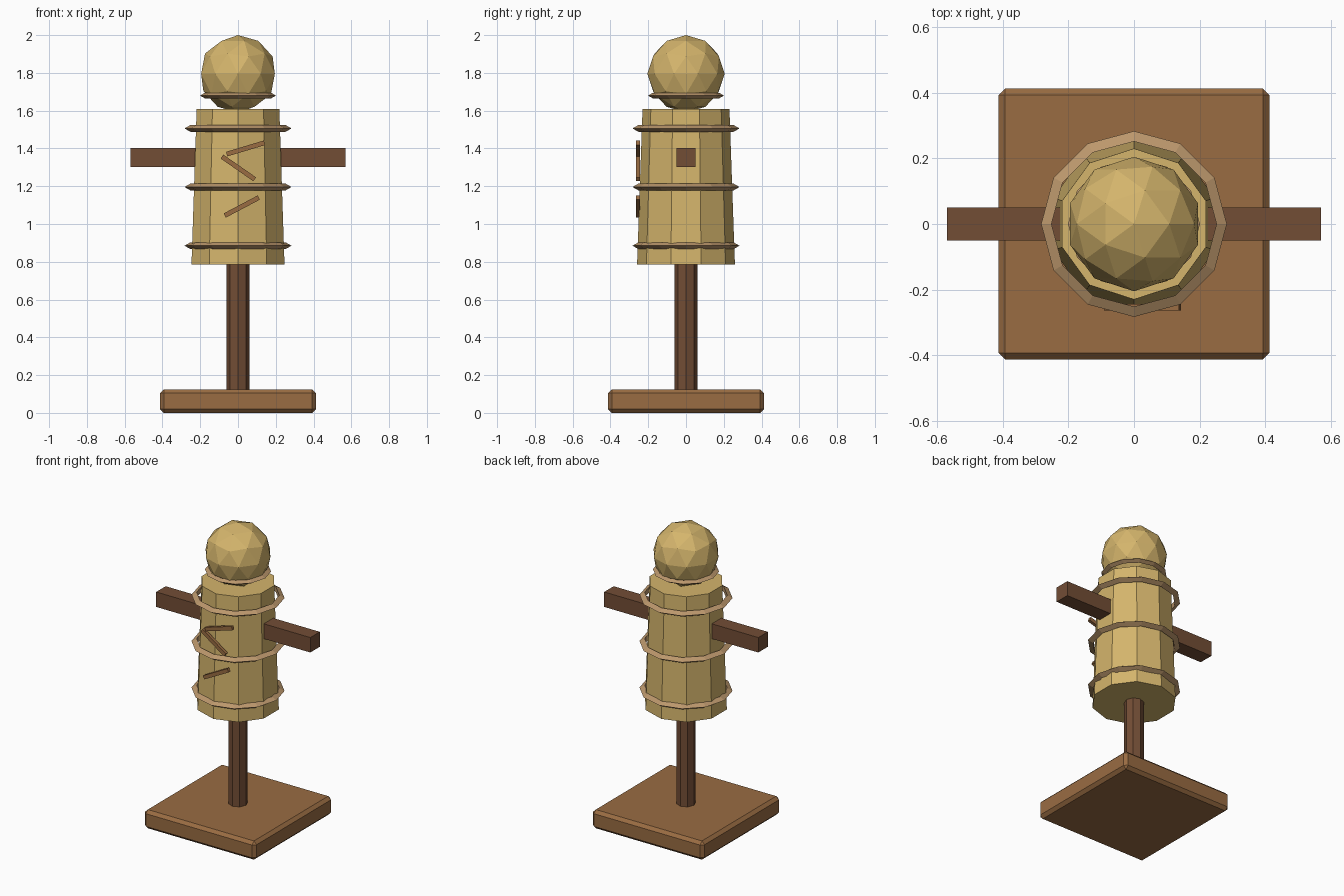
import bpy
import math

if "Cube" in bpy.data.objects:
    bpy.data.objects.remove(bpy.data.objects["Cube"], do_unlink=True)


def material(name, rgb):
    m = bpy.data.materials.new(name)
    m.use_nodes = True
    m.diffuse_color = (*rgb, 1)
    m.node_tree.nodes["Principled BSDF"].inputs["Base Color"].default_value = (*rgb, 1)
    return m


straw = material("straw", (0.66, 0.46, 0.15))
rope = material("rope", (0.50, 0.31, 0.15))
wood = material("base wood", (0.32, 0.15, 0.055))
dark_wood = material("dark wood", (0.17, 0.075, 0.036))


def finish(name, mat):
    ob = bpy.context.object
    ob.name = name
    ob.data.materials.append(mat)
    return ob


def box(name, mat, size, loc, tilt=0):
    bpy.ops.mesh.primitive_cube_add(size=1, location=loc, rotation=(0, tilt, 0))
    ob = finish(name, mat)
    ob.scale = size
    bpy.ops.object.transform_apply(location=False, rotation=False, scale=True)
    return ob


def column(name, mat, sides, r_low, r_high, z_low, z_high):
    bpy.ops.mesh.primitive_cone_add(vertices=sides, radius1=r_low, radius2=r_high,
                                    depth=z_high - z_low,
                                    location=(0, 0, (z_low + z_high) / 2))
    return finish(name, mat)


def ring(name, radius, tube, z):
    bpy.ops.mesh.primitive_torus_add(major_radius=radius, minor_radius=tube,
                                     major_segments=12, minor_segments=3,
                                     location=(0, 0, z))
    return finish(name, rope)


# Stand: bevelled base plate and pole
base = box("base", wood, (0.825, 0.825, 0.125), (0, 0, 0.0625))
bevel = base.modifiers.new("bevel", 'BEVEL')
bevel.width = 0.02
bevel.segments = 1
column("pole", dark_wood, 8, 0.06, 0.06, 0.1, 0.85)

# Straw body, head and arm beam
column("body", straw, 10, 0.259, 0.23, 0.785, 1.61)
bpy.ops.mesh.primitive_ico_sphere_add(subdivisions=2, radius=0.205, location=(0, 0, 1.795))
finish("head", straw)
box("crossbar", dark_wood, (1.14, 0.1, 0.1), (0, 0, 1.352))

# Rope bindings
for i, z in enumerate((0.885, 1.196, 1.506)):
    ring(f"body_rope_{i + 1}", 0.262, 0.021, z)
ring("neck_rope", 0.184, 0.017, 1.68)

# Slash marks across the chest, each from one end to the other
slashes = [((-0.06, 1.37), (0.14, 1.43)),
           ((-0.085, 1.357), (0.088, 1.237)),
           ((-0.07, 1.045), (0.11, 1.14))]
for i, ((x1, z1), (x2, z2)) in enumerate(slashes):
    length = math.hypot(x2 - x1, z2 - z1)
    box(f"slash_{i + 1}", wood, (length, 0.02, 0.025),
        ((x1 + x2) / 2, -0.254, (z1 + z2) / 2), -math.atan2(z2 - z1, x2 - x1))
